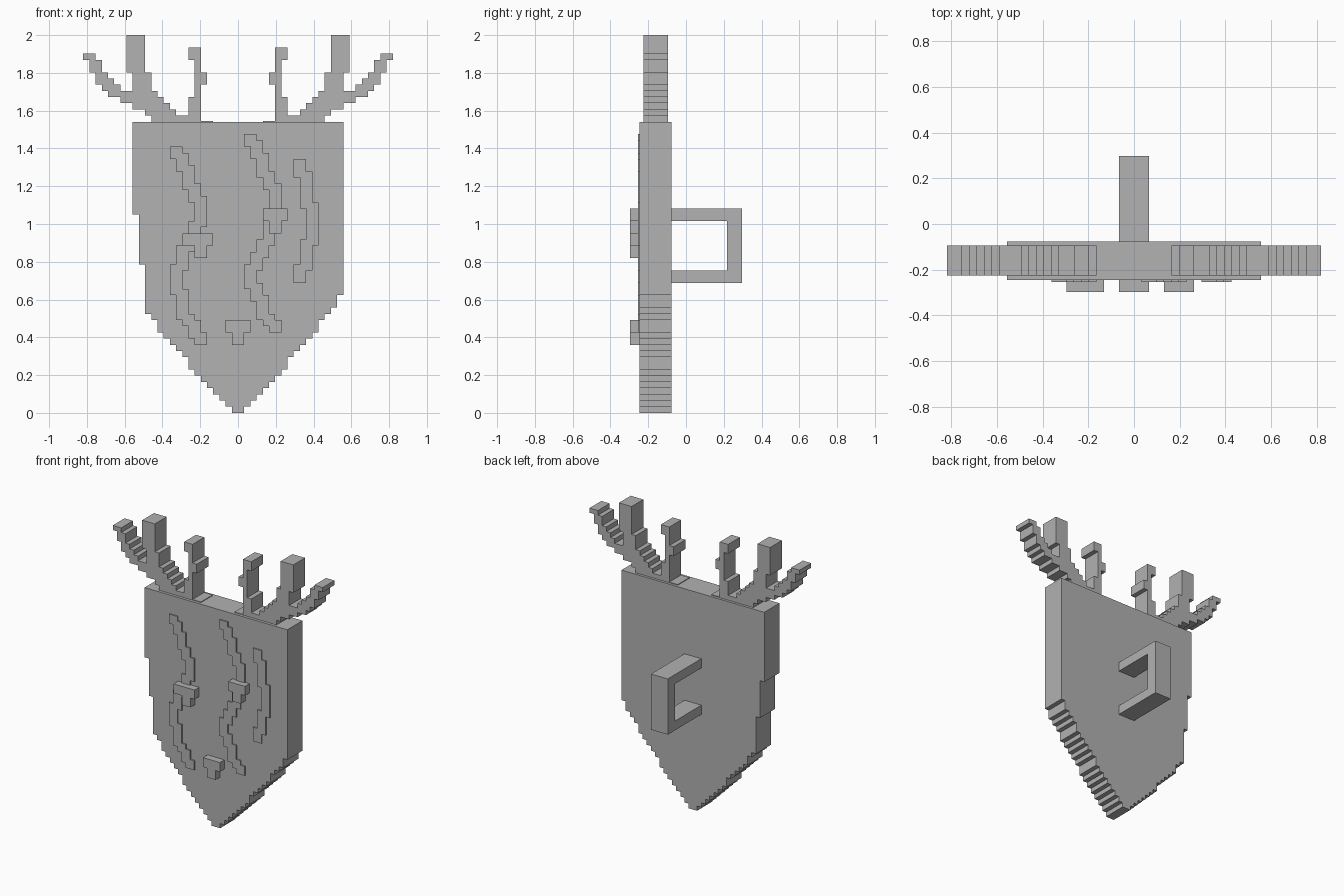
import bpy, bmesh

U = 2 / 61  # edge of one block
SHIELD_FRONT, SHIELD_BACK = -0.246, -0.077

if "Cube" in bpy.data.objects:
    bpy.data.objects.remove(bpy.data.objects["Cube"])

grey = bpy.data.materials.new("plain_grey")
grey.use_nodes = True
COLOR = (0.445, 0.445, 0.445, 1)
grey.diffuse_color = COLOR
grey.node_tree.nodes["Principled BSDF"].inputs["Base Color"].default_value = COLOR


def plate(name, rects, front, back):
    """Extrude a stepped outline made of (left, right, bottom, top) block ranges."""
    cells = {(c, r) for a, b, lo, hi in rects for c in range(a, b) for r in range(lo, hi)}
    bm = bmesh.new()
    corners = {}

    def corner(c, r):
        if (c, r) not in corners:
            corners[c, r] = bm.verts.new((c * U, front, r * U))
        return corners[c, r]

    for c, r in sorted(cells):
        bm.faces.new([corner(c, r), corner(c + 1, r), corner(c + 1, r + 1), corner(c, r + 1)])
    extruded = bmesh.ops.extrude_face_region(bm, geom=bm.faces[:], use_keep_orig=True)
    for v in extruded["geom"]:
        if isinstance(v, bmesh.types.BMVert):
            v.co.y = back
    bmesh.ops.recalc_face_normals(bm, faces=bm.faces[:])
    bmesh.ops.dissolve_limit(bm, angle_limit=0.01, verts=bm.verts[:], edges=bm.edges[:])
    mesh = bpy.data.meshes.new(name)
    bm.to_mesh(mesh)
    bm.free()
    mesh.materials.append(grey)
    obj = bpy.data.objects.new(name, mesh)
    bpy.context.collection.objects.link(obj)
    return obj


def box(name, x0, x1, y0, y1, z0, z1):
    bpy.ops.mesh.primitive_cube_add(size=1, location=((x0 + x1) / 2, (y0 + y1) / 2, (z0 + z1) / 2))
    obj = bpy.context.object
    obj.name = name
    obj.scale = (x1 - x0, y1 - y0, z1 - z0)
    obj.data.materials.append(grey)


# Shield: lowest block row of each column, from the middle outwards
point = [0, 1, 2, 3, 4, 5, 6, 7, 9, 10, 11, 12, 13, 15]
right_edge = point + [16, 24, 32]
left_edge = point + [16, 17, 19]
TOP = 47
rects = [(-i - 1, -i, lo, TOP) for i, lo in enumerate(right_edge)]
rects += [(i, i + 1, lo, TOP) for i, lo in enumerate(left_edge)]
plate("shield", rects, SHIELD_FRONT, SHIELD_BACK)


# Thin wavy strips: (column, top row) runs, two blocks wide
def strip(name, runs, end):
    rects = []
    for i, (col, top) in enumerate(runs):
        low = runs[i + 1][1] - 1 if i + 1 < len(runs) else end
        rects.append((col, col + 2, low, top))
    plate(name, rects, -0.255, SHIELD_FRONT)


strip("right_wavy_strip", [(-11, 43), (-10, 42), (-9, 40), (-8, 37), (-7, 35), (-8, 31), (-9, 29),
                           (-10, 27), (-11, 24), (-10, 20), (-9, 16), (-8, 15), (-7, 13)], 11)
strip("middle_wavy_strip", [(1, 45), (2, 44), (3, 42), (4, 39), (5, 37), (4, 32), (3, 28),
                            (2, 26), (1, 24), (2, 21), (3, 19), (4, 16), (5, 15)], 13)
strip("left_wavy_strip", [(9, 41), (10, 39), (11, 34), (10, 28), (9, 24)], 21)

# Raised T-shaped knobs: cap with a stem two blocks wide below it
for name, a, b, stem, low in [("right_knob", -9, -4, -7, 25), ("left_knob", 4, 8, 5, 29),
                              ("lower_knob", -2, 2, -1, 11)]:
    plate(name, [(a, b, low + 2, low + 4), (stem, stem + 2, low, low + 2)], -0.297, SHIELD_FRONT)

# Antlers, mirrored across the middle
antler = [
    (23, 25, 57, 58), (22, 24, 55, 57), (21, 23, 54, 55), (20, 23, 53, 54), (19, 22, 52, 53),
    (13, 21, 51, 52), (12, 19, 50, 51), (11, 17, 49, 50), (10, 15, 48, 49), (6, 14, 47, 48),
    (14, 17, 52, 55), (15, 18, 55, 61),
    (6, 8, 57, 59), (6, 7, 48, 57), (5, 7, 53, 55), (6, 8, 48, 51),
]
for side, rects in (("left", antler), ("right", [(-b, -a, lo, hi) for a, b, lo, hi in antler])):
    plate(side + "_antler", rects, -0.226, -0.095)
    inner, outer = sorted(s * U * (1 if side == "left" else -1) for s in (4, 8))
    box(side + "_antler_foot", inner, outer, -0.226, -0.095, TOP * U - 0.02, TOP * U + 0.005)

# Handle behind the shield: two arms and a grip
for name, low in (("handle_upper_arm", 31), ("handle_lower_arm", 21)):
    box(name, -2 * U, 2 * U, SHIELD_BACK, 0.217, low * U, (low + 2) * U)
box("handle_grip", -2 * U, 2 * U, 0.217, 0.297, 21 * U, 33 * U)
